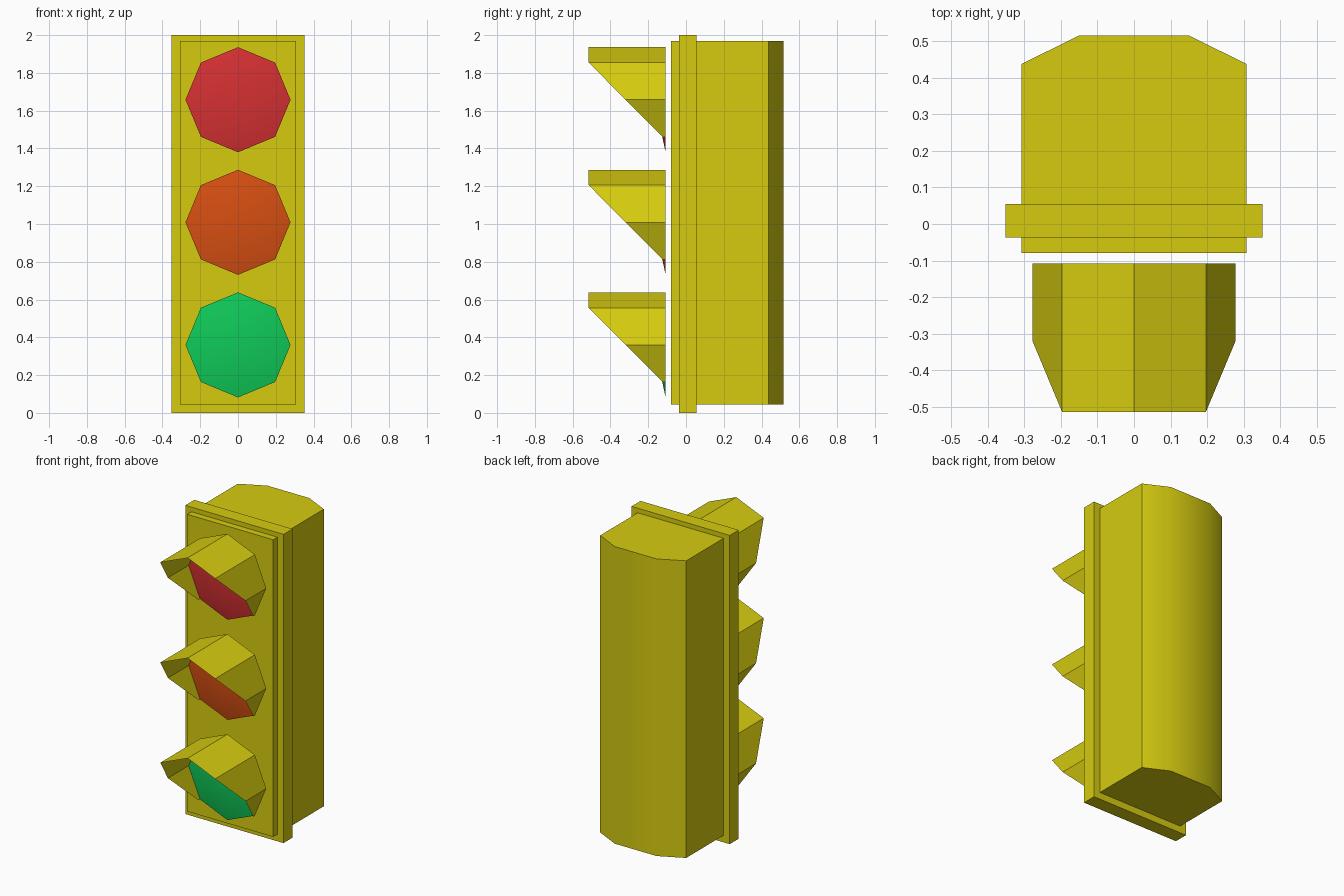
import bpy
import bmesh
import math

cube = bpy.data.objects.get("Cube")
if cube:
    bpy.data.objects.remove(cube, do_unlink=True)


def make_material(name, rgb):
    mat = bpy.data.materials.new(name)
    mat.use_nodes = True
    colour = (*rgb, 1.0)
    mat.diffuse_color = colour
    mat.node_tree.nodes["Principled BSDF"].inputs["Base Color"].default_value = colour
    return mat


YELLOW = make_material("yellow", (0.67, 0.60, 0.005))
RED = make_material("red", (0.67, 0.03, 0.032))
ORANGE = make_material("orange", (0.68, 0.078, 0.006))
GREEN = make_material("green", (0.005, 0.59, 0.10))


def make_object(name, bm, mat, smooth_angle=None):
    mesh = bpy.data.meshes.new(name)
    bm.to_mesh(mesh)
    bm.free()
    mesh.materials.append(mat)
    obj = bpy.data.objects.new(name, mesh)
    bpy.context.collection.objects.link(obj)
    if smooth_angle:
        bpy.ops.object.select_all(action="DESELECT")
        obj.select_set(True)
        bpy.context.view_layer.objects.active = obj
        bpy.ops.object.shade_smooth_by_angle(angle=math.radians(smooth_angle))
    return obj


def make_prism(name, outline, z0, z1, mat, smooth_angle=None):
    """Extrude an (x, y) outline upward from z0 to z1."""
    bm = bmesh.new()
    face = bm.faces.new([bm.verts.new((x, y, z0)) for x, y in outline])
    top = bmesh.ops.extrude_face_region(bm, geom=[face])["geom"]
    bmesh.ops.translate(bm, vec=(0, 0, z1 - z0),
                        verts=[v for v in top if isinstance(v, bmesh.types.BMVert)])
    bmesh.ops.recalc_face_normals(bm, faces=bm.faces)
    return make_object(name, bm, mat, smooth_angle)


# Housing with a softly rounded back
half = [(0.308, -0.08), (0.308, 0.438), (0.15, 0.516)]
make_prism("housing", half + [(-x, y) for x, y in reversed(half)],
           0.045, 1.97, YELLOW, 35)

# Flange around the housing
make_prism("flange", [(-0.352, -0.037), (0.352, -0.037), (0.352, 0.055), (-0.352, 0.055)],
           0.0, 2.0, YELLOW)

RADIUS = 0.278
BACK_Y = -0.108


def rim_point(i):
    angle = math.radians(45 * i)
    return RADIUS * math.cos(angle), RADIUS * math.sin(angle)


def make_lens(name, z, mat):
    """Shallow eight-sided dome facing forward."""
    bm = bmesh.new()
    centre = bm.verts.new((0, BACK_Y - 0.06, z))
    rim = [bm.verts.new((x, BACK_Y, z + h)) for x, h in map(rim_point, range(8))]
    for i in range(8):
        bm.faces.new((centre, rim[i], rim[(i + 1) % 8]))
    make_object(name, bm, mat, 40)


def make_visor(name, z):
    """Open octagonal hood, cut away at 45 degrees below its front edge."""
    bm = bmesh.new()
    front, back = [], []
    for i in range(5, -2, -1):
        x, h = rim_point(i)
        front_y = max(-0.515, -0.32 - h)
        front.append(bm.verts.new((x, front_y, z + h)))
        back.append(bm.verts.new((x, BACK_Y, z + h)))
    for i in range(6):
        bm.faces.new((front[i], front[i + 1], back[i + 1], back[i]))
    make_object(name, bm, YELLOW)


# Three lights, each with its hood
for label, z, mat in (("top", 1.658, RED), ("middle", 1.009, ORANGE), ("bottom", 0.36, GREEN)):
    make_lens(label + "_lens", z, mat)
    make_visor(label + "_visor", z)
